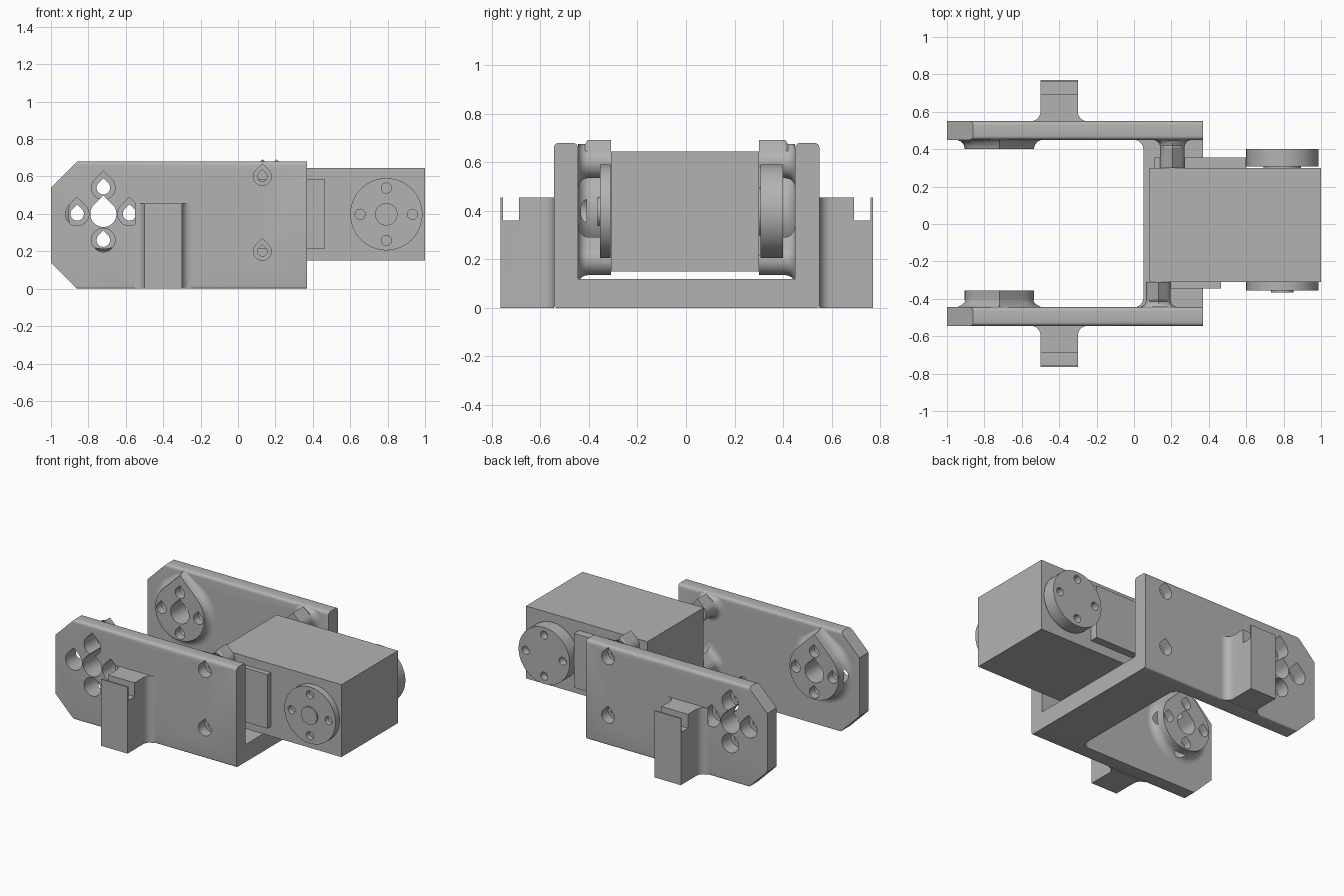
import bpy, bmesh, math

cube = bpy.data.objects.get("Cube")
if cube:
    bpy.data.objects.remove(cube, do_unlink=True)

GREY = (0.45, 0.45, 0.45, 1)
mat = bpy.data.materials.new("plain grey")
mat.use_nodes = True
mat.diffuse_color = GREY
mat.node_tree.nodes["Principled BSDF"].inputs["Base Color"].default_value = GREY


def loft(name, rings, axis="y"):
    """Skin rings of (position, outline) stacked along an axis."""
    bm = bmesh.new()
    rows = []
    for pos, pts in rings:
        rows.append([bm.verts.new((p, pos, q) if axis == "y" else (p, q, pos)) for p, q in pts])
    for a, b in zip(rows, rows[1:]):
        for i in range(len(a)):
            j = (i + 1) % len(a)
            bm.faces.new((a[i], a[j], b[j], b[i]))
    bm.faces.new(rows[0])
    bm.faces.new(rows[-1])
    bmesh.ops.recalc_face_normals(bm, faces=bm.faces)
    return finish(name, bm)


def finish(name, bm):
    mesh = bpy.data.meshes.new(name)
    bm.to_mesh(mesh)
    bm.free()
    obj = bpy.data.objects.new(name, mesh)
    mesh.materials.append(mat)
    bpy.context.collection.objects.link(obj)
    return obj


def prism(name, pts, a, b, axis="y"):
    return loft(name, [(a, pts), (b, pts)], axis)


def box(name, x0, x1, y0, y1, z0, z1):
    return prism(name, [(x0, z0), (x1, z0), (x1, z1), (x0, z1)], y0, y1)


def circle(x, z, r, n=48):
    return [(x + r * math.cos(2 * math.pi * i / n), z + r * math.sin(2 * math.pi * i / n)) for i in range(n)]


def teardrop(x, z, r, top=9, n=36):
    """Circle with a pointed top, levelled off at the given height."""
    angles = [math.radians(135 + 270 * i / n) for i in range(n + 1)]
    pts = [(x + r * math.cos(a), z + r * math.sin(a)) for a in angles]
    pts.append((x, z + r * math.sqrt(2)))
    return [(p, min(q, top)) for p, q in pts]


def arc(cx, cy, r, start, end, n=6):
    angles = [math.radians(start + (end - start) * i / n) for i in range(n + 1)]
    return [(cx + r * math.cos(a), cy + r * math.sin(a)) for a in angles]


def flared_post(name, x, z, r, flare, y0, y1):
    """Teardrop post with a curved fillet where it leaves the plate."""
    s = 1 if y1 > y0 else -1
    rings = []
    for i in range(7):
        a = math.pi / 2 * i / 6
        rad = r + flare * (1 - math.sin(a))
        rings.append((y0 + s * flare * (1 - math.cos(a)), teardrop(x, z, rad, 0.675 if i < 6 else 9)))
    if abs(y1 - y0) > flare + 0.001:
        rings.append((y1, teardrop(x, z, r)))
    return loft(name, rings)


def cut(objects, cutters):
    for obj in objects:
        bpy.context.view_layer.objects.active = obj
        for c in cutters:
            mod = obj.modifiers.new("cut", "BOOLEAN")
            mod.operation = "DIFFERENCE"
            mod.solver = "EXACT"
            mod.object = c
            bpy.ops.object.modifier_apply(modifier=mod.name)
    for c in cutters:
        bpy.data.objects.remove(c, do_unlink=True)


def side_plate(name, inner, outer):
    pts = [(-1, 0.14), (-0.86, 0), (0.37, 0), (0.37, 0.68), (-0.86, 0.68), (-1, 0.54)]
    obj = prism(name, pts, inner, outer)
    bm = bmesh.new()
    bm.from_mesh(obj.data)

    def long_edges(z, outer_only):
        return [e for e in bm.edges
                if all(abs(v.co.z - z) < 1e-4 for v in e.verts)
                and abs(e.verts[0].co.x - e.verts[1].co.x) > 1
                and (not outer_only or abs(e.verts[0].co.y - outer) < 1e-4)]
    for z, outer_only, size in ((0.68, False, 0.02), (0, True, 0.012)):
        bmesh.ops.bevel(bm, geom=long_edges(z, outer_only), offset=size, segments=4,
                        profile=0.5, affect="EDGES")
    bm.to_mesh(obj.data)
    bm.free()
    return obj


HX, HZ = -0.72, 0.4      # pivot axis of the bracket
RING = 0.14              # screw circle radius


def bracket_side(side, inner, outer, boss_end, post_end, post_x):
    s = 1 if outer > 0 else -1
    plate = side_plate(side + "_plate", inner, outer)
    boss = flared_post(side + "_pivot_boss", HX, HZ, 0.185, 0.05, inner, boss_end)
    posts = [flared_post(side + "_" + n + "_standoff", post_x, z, 0.065, 0.04, inner, post_end)
             for n, z in (("lower", 0.2), ("upper", 0.6))]

    # pivot hole with four counterbored screw holes
    far, out = boss_end - s * 0.05, outer + s * 0.05
    holes = [prism("cutter", teardrop(HX, HZ, 0.07), far, out)]
    for dx, dz in ((1, 0), (-1, 0), (0, 1), (0, -1)):
        x, z = HX + RING * dx, HZ + RING * dz
        bore = circle(x, z, 0.063) if dz < 0 else teardrop(x, z, 0.063)
        holes.append(prism("cutter", teardrop(x, z, 0.036), far, out))
        holes.append(prism("cutter", bore, boss_end + s * 0.055, out))
    cut([plate, boss], holes)

    # screw holes through the standoffs
    holes = []
    for z in (0.2, 0.6):
        holes.append(prism("cutter", teardrop(post_x, z, 0.026), post_end - s * 0.03, out))
        holes.append(prism("cutter", teardrop(post_x, z, 0.048), outer - s * 0.07, out))
    cut([plate] + posts, holes)

    # outer hook with a slot behind a thin lip
    root = [(x, outer + s * y) for x, y in
            arc(-0.55, 0.05, 0.05, -90, 0) + [(-0.5, 0.22), (-0.3, 0.22)] + arc(-0.25, 0.05, 0.05, 180, 270)]
    hook = prism(side + "_hook", root, 0, 0.455, "z")
    cut([hook], [box("cutter", -0.6, -0.2, outer + s * 0.143, outer + s * 0.21, 0.36, 0.6)])


bracket_side("front", -0.445, -0.545, -0.355, -0.31, 0.13)
bracket_side("back", 0.45, 0.55, 0.40, 0.30, 0.205)

# floor joining the two plates, with rounded inner corners
floor = arc(0, -0.395, 0.05, -90, 0) + arc(0, 0.40, 0.05, 0, 90) + [(0.37, 0.45), (0.37, -0.445)]
prism("bracket_floor", floor, 0, 0.12, "z")

# motor block with raised side panels
box("motor_body", 0.083, 1, -0.31, 0.30, 0.15, 0.645)
box("front_motor_panel", 0.11, 0.465, -0.345, -0.31, 0.215, 0.585)
box("back_motor_panel", 0.11, 0.6, 0.30, 0.355, 0.215, 0.585)

# output discs
AX, AZ = 0.793, 0.398
front_disc = prism("front_disc", circle(AX, AZ, 0.193, 64), -0.355, -0.311)
back_disc = prism("back_disc", circle(AX, AZ, 0.193, 64), 0.308, 0.40)
prism("front_disc_hub", circle(AX, AZ, 0.06), -0.365, -0.311)
prism("back_disc_hub", circle(AX, AZ, 0.1), 0.30, 0.309)
for disc, y0, y1 in ((front_disc, -0.4, -0.32), (back_disc, 0.35, 0.45)):
    cut([disc], [prism("cutter", circle(AX + RING * dx, AZ + RING * dz, 0.027, 24), y0, y1)
                 for dx, dz in ((1, 0), (-1, 0), (0, 1), (0, -1))])

# smooth the curved walls, keep the edges sharp
bpy.ops.object.select_all(action="DESELECT")
for obj in bpy.context.collection.objects:
    if obj.type == "MESH" and mat.name in obj.data.materials:
        obj.select_set(True)
        bpy.context.view_layer.objects.active = obj
bpy.ops.object.shade_smooth_by_angle(angle=math.radians(30))
